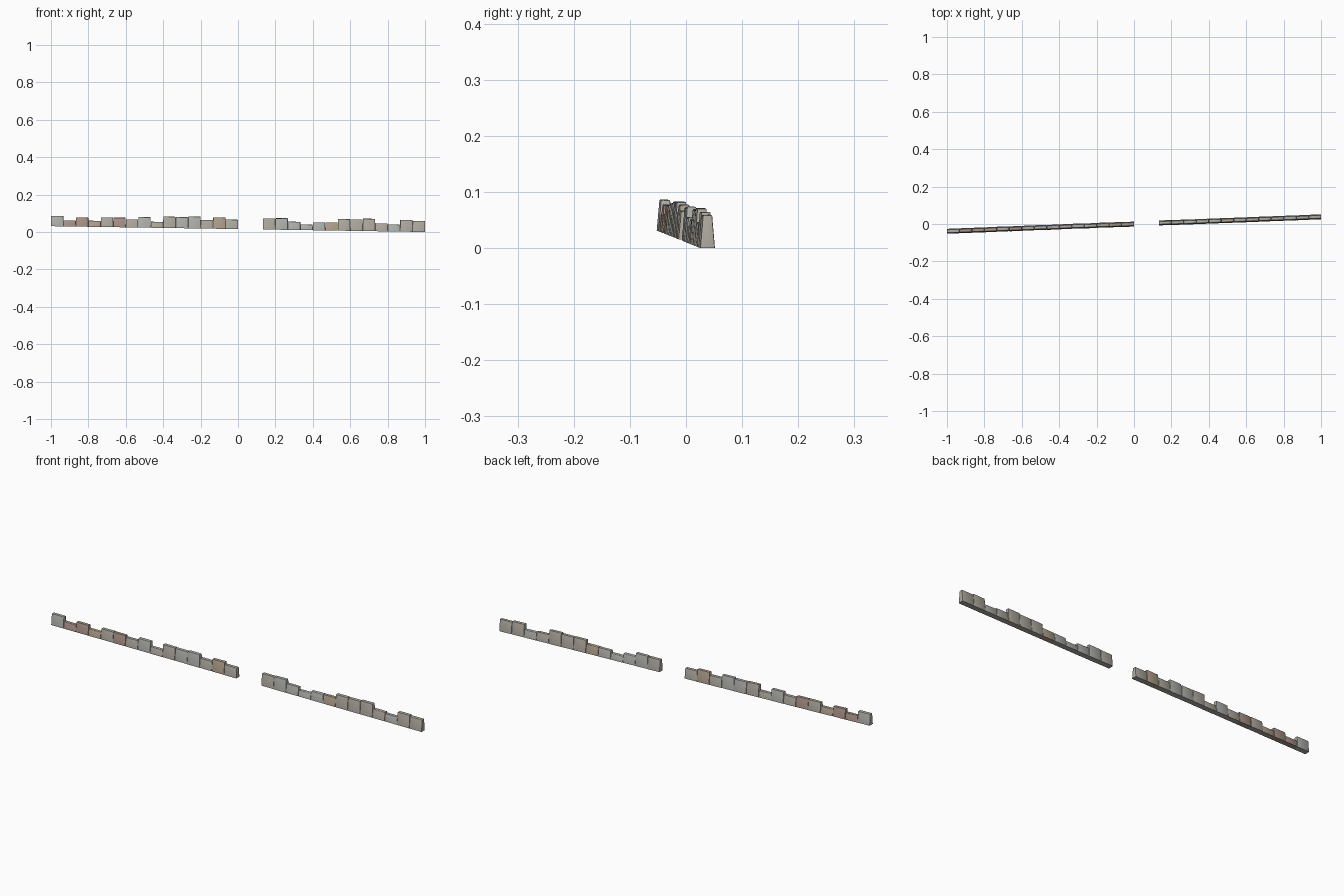
import bpy, bmesh, math, random
from mathutils import Matrix, Vector

if "Cube" in bpy.data.objects:
    bpy.data.objects.remove(bpy.data.objects["Cube"])

random.seed(4)
PITCH = 2 / 30            # one stone slot along the row
SLOPE_Y = 0.0385          # row drifts backwards to the right
SLOPE_Z = -0.0155         # ground falls to the right
BOTTOM_D, TOP_D = 0.0265, 0.0165

PALETTE = {
    "g": (0.42, 0.42, 0.40, 1),   # grey stone
    "w": (0.42, 0.39, 0.34, 1),   # warm grey stone
    "t": (0.42, 0.34, 0.26, 1),   # tan stone
    "r": (0.38, 0.28, 0.24, 1),   # reddish stone
}
MATS = {}
for key, colour in PALETTE.items():
    MATS[key] = bpy.data.materials.new("stone_" + key)
    MATS[key].diffuse_color = colour

# top heights and colours of each stone, left to right
LEFT = [.087, .062, .078, .060, .078, .077, .068, .080, .055, .083, .080, .083, .065, .078, .067]
LEFT_COL = "grrtwrwgwwggwtw"
RIGHT = [.072, .074, .055, .040, .052, .052, .070, .068, .071, .047, .040, .065, .059]
RIGHT_COL = "wggggtwwwwgww"


def stone(name, x, top, colour):
    """Block tapered front and back, with softly rounded edges."""
    base = 0.0158 + SLOPE_Z * x
    h = top - base
    bm = bmesh.new()
    bmesh.ops.create_cube(bm, size=1)
    for v in bm.verts:
        up = v.co.z > 0
        v.co.x *= PITCH * (0.985 if up else 1.0)
        v.co.y *= TOP_D if up else BOTTOM_D
        v.co.z = h + random.uniform(-0.001, 0.0005) if up else 0
    top_edges = [e for e in bm.edges if max(v.co.z for v in e.verts) > h / 2]
    bmesh.ops.bevel(bm, geom=top_edges, offset=0.0022, segments=2,
                    profile=0.5, affect='EDGES')
    # follow the slope of the row
    bm.transform(Matrix(((1, 0, 0), (SLOPE_Y, 1, 0), (SLOPE_Z, 0, 1))).to_4x4())
    bmesh.ops.recalc_face_normals(bm, faces=bm.faces[:])
    me = bpy.data.meshes.new(name)
    bm.to_mesh(me)
    bm.free()
    me.materials.append(MATS[colour])
    ob = bpy.data.objects.new(name, me)
    ob.location = (x, SLOPE_Y * x + random.uniform(-0.0006, 0.0006), base)
    bpy.context.collection.objects.link(ob)
    ob.select_set(True)
    bpy.context.view_layer.objects.active = ob


# two runs of kerb stones with a two-stone gap between them
for side, start, tops, cols in (("left", 0, LEFT, LEFT_COL), ("right", 17, RIGHT, RIGHT_COL)):
    for i, (top, c) in enumerate(zip(tops, cols)):
        stone(f"{side}_stone_{i + 1}", -1 + (start + i + 0.5) * PITCH, top, c)

bpy.ops.object.shade_smooth_by_angle(angle=math.radians(40))

for m in bpy.data.materials:
    if m.users and not m.is_grease_pencil:
        m.use_nodes = True
        m.node_tree.nodes["Principled BSDF"].inputs["Base Color"].default_value = m.diffuse_color
